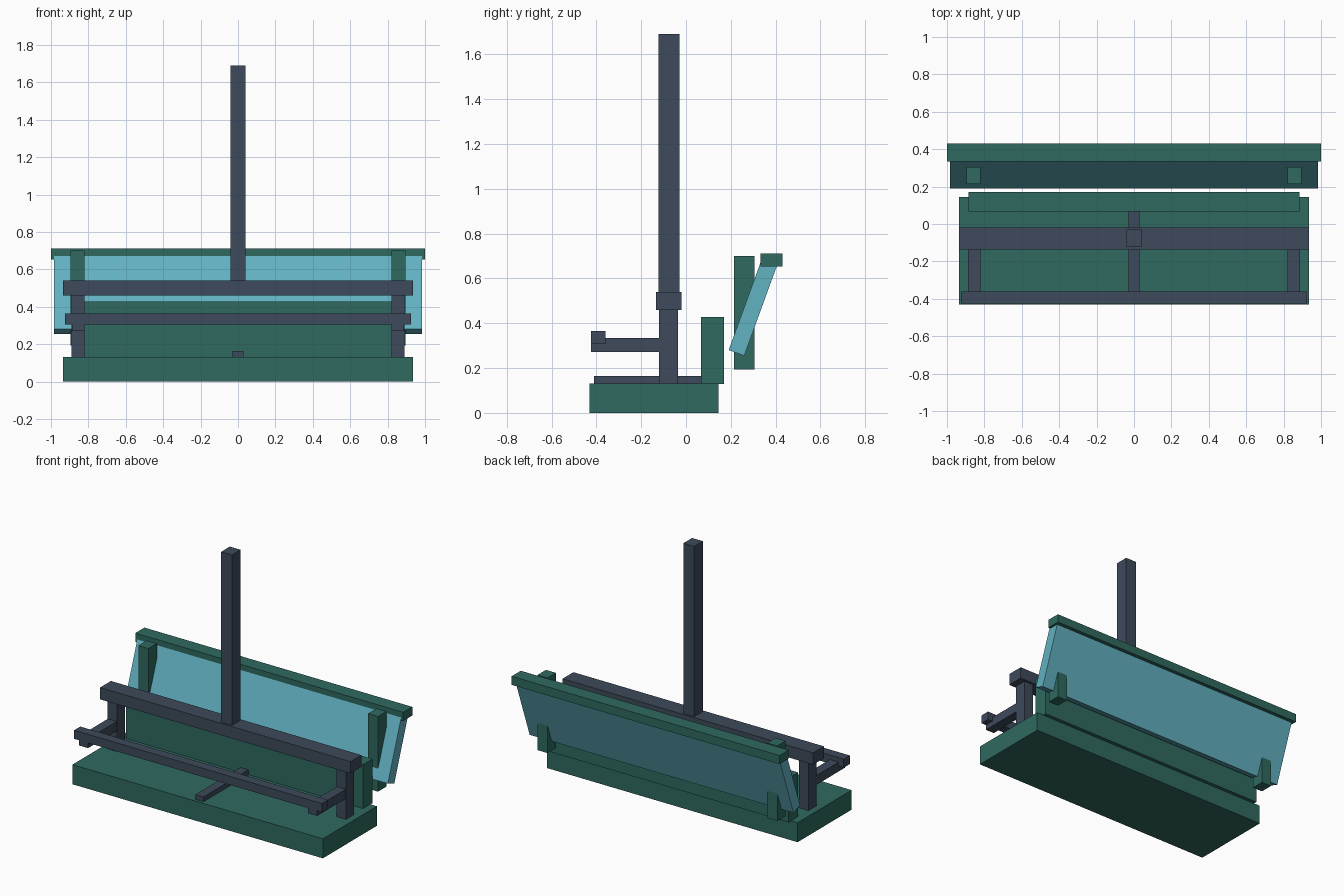
import bpy, math

cube = bpy.data.objects.get("Cube")
if cube:
    bpy.data.objects.remove(cube, do_unlink=True)


def material(name, rgb):
    m = bpy.data.materials.new(name)
    m.use_nodes = True
    colour = (*rgb, 1)
    m.diffuse_color = colour
    m.node_tree.nodes["Principled BSDF"].inputs["Base Color"].default_value = colour
    return m


green = material("dark green paint", (0.028, 0.142, 0.116))
steel = material("slate metal", (0.047, 0.068, 0.103))
blue = material("light blue panel", (0.123, 0.445, 0.54))


def box(name, mat, xs, ys, zs, tilt=0):
    """Box from its extents on each axis, optionally tilted about x."""
    spans = (xs, ys, zs)
    bpy.ops.mesh.primitive_cube_add(size=1, location=[(a + b) / 2 for a, b in spans])
    ob = bpy.context.object
    ob.name = name
    ob.scale = [b - a for a, b in spans]
    bpy.ops.object.transform_apply(location=False, rotation=False, scale=True)
    ob.rotation_euler.x = math.radians(tilt)
    ob.data.materials.append(mat)
    return ob


def wide(name, mat, half, ys, zs, tilt=0):
    return box(name, mat, (-half, half), ys, zs, tilt)


def pair(name, mat, inner, outer, ys, zs):
    box("left_" + name, mat, (inner, outer), ys, zs)
    box("right_" + name, mat, (-outer, -inner), ys, zs)


# Base and backboard
wide("base", green, 0.935, (-0.43, 0.145), (0, 0.132))
wide("backboard", green, 0.885, (0.068, 0.17), (0.13, 0.428))
wide("floor_strip", steel, 0.03, (-0.41, 0.072), (0.13, 0.165))

# Metal frame and mast
pair("frame_post", steel, 0.82, 0.89, (-0.12, -0.035), (0.13, 0.47))
wide("cross_beam", steel, 0.935, (-0.135, -0.02), (0.46, 0.54))
wide("mast", steel, 0.04, (-0.122, -0.03), (0.53, 1.69))
pair("bar_arm", steel, 0.822, 0.888, (-0.425, -0.1), (0.272, 0.335))
wide("front_bar", steel, 0.925, (-0.425, -0.36), (0.307, 0.365))

# Leaning panel with its rail and supports
pair("panel_support", green, 0.82, 0.895, (0.215, 0.305), (0.193, 0.70))
wide("leaning_panel", blue, 0.985, (0.261, 0.335), (0.255, 0.681), tilt=-20)
wide("top_rail", green, 1.0, (0.333, 0.43), (0.653, 0.711))
